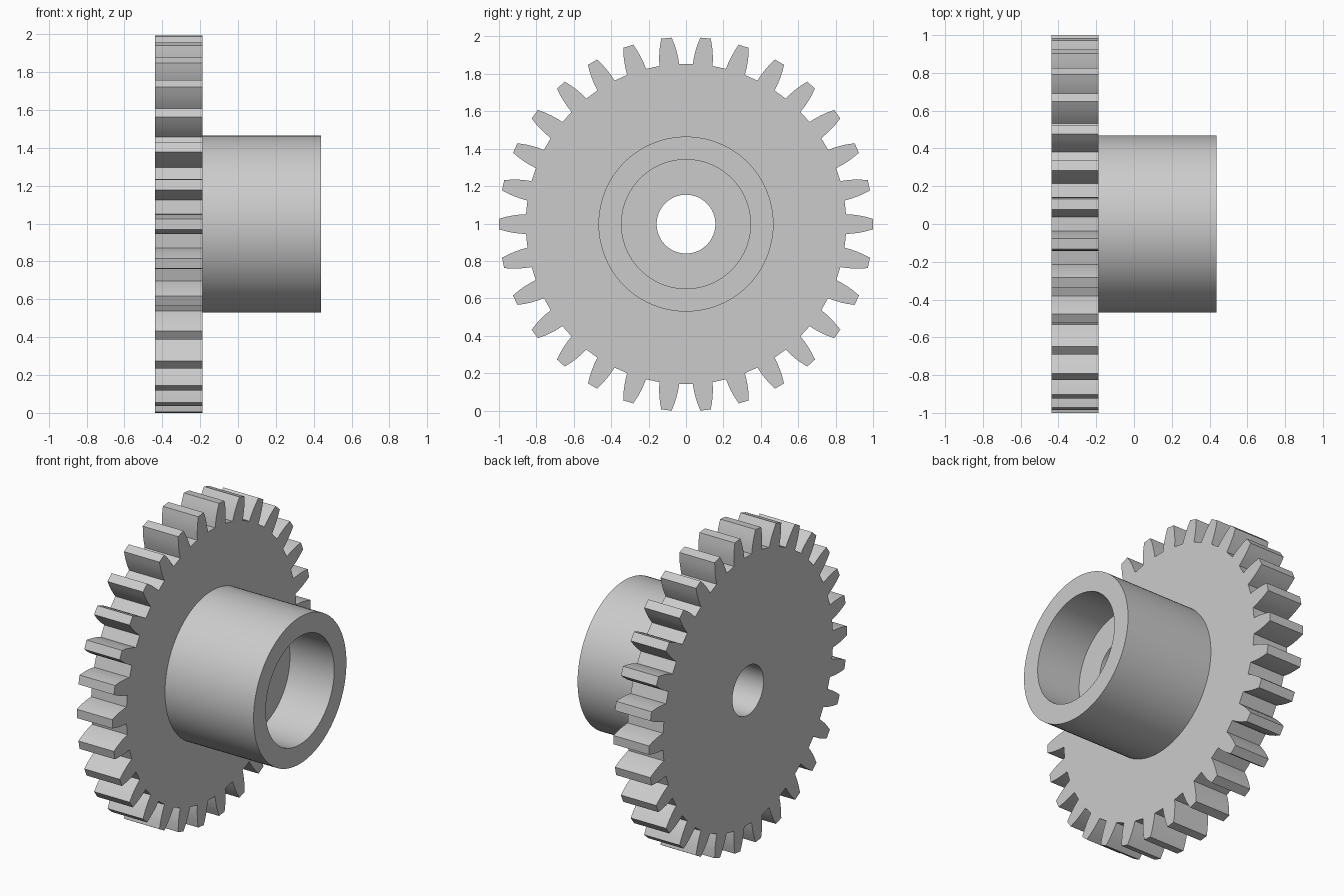
import bpy
import bmesh
from math import asin, cos, pi, radians, sin

cube = bpy.data.objects.get("Cube")
if cube:
    bpy.data.objects.remove(cube, do_unlink=True)

TEETH = 30
SEGMENTS = 96
AXIS_Z = 0.997
BACK, SHOULDER, FLOOR, END = -0.4375, -0.1875, 0.125, 0.4375
BORE_R, POCKET_R, HUB_R = 0.157, 0.345, 0.468

# Half tooth flank, root to tip: (radius, half width)
FLANK = [(0.857, 0.053), (0.89, 0.051), (0.925, 0.0465), (0.96, 0.0395), (1.0, 0.028)]

bm = bmesh.new()


def loop_of_verts(x, polar):
    """Closed loop of vertices around the gear axis."""
    return [bm.verts.new((x, r * cos(a), AXIS_Z + r * sin(a))) for r, a in polar]


def ring(x, radius):
    return loop_of_verts(x, [(radius, 2 * pi * i / SEGMENTS) for i in range(SEGMENTS)])


def wall(a, b):
    """Quads joining two loops of equal length."""
    n = len(a)
    for i in range(n):
        j = (i + 1) % n
        bm.faces.new((a[i], a[j], b[j], b[i]))


def cap(outer, inner):
    """Flat face between an outline and a round hole."""
    edges = []
    for loop in (outer, inner):
        for i, v in enumerate(loop):
            w = loop[(i + 1) % len(loop)]
            edges.append(bm.edges.get((v, w)) or bm.edges.new((v, w)))
    bmesh.ops.triangle_fill(bm, edges=edges, use_beauty=True)


# Toothed outline
outline = []
for t in range(TEETH):
    centre = 2 * pi * t / TEETH
    outline += [(r, centre - asin(w / r)) for r, w in FLANK]
    outline += [(r, centre + asin(w / r)) for r, w in reversed(FLANK)]

# Toothed rim
rim_back = loop_of_verts(BACK, outline)
rim_front = loop_of_verts(SHOULDER, outline)
wall(rim_back, rim_front)

# Hub, pocket and bore, walked from the shoulder through to the back
profile = [(SHOULDER, HUB_R), (END, HUB_R), (END, POCKET_R),
           (FLOOR, POCKET_R), (FLOOR, BORE_R), (BACK, BORE_R)]
rings = [ring(x, r) for x, r in profile]
for a, b in zip(rings, rings[1:]):
    wall(a, b)

# Wheel side faces
cap(rim_front, rings[0])
cap(rim_back, rings[-1])
bmesh.ops.recalc_face_normals(bm, faces=bm.faces[:])

mesh = bpy.data.meshes.new("spur_gear")
bm.to_mesh(mesh)
bm.free()
gear = bpy.data.objects.new("spur_gear", mesh)
bpy.context.collection.objects.link(gear)

# Plain grey material
grey = bpy.data.materials.new("light_grey")
grey.use_nodes = True
colour = (0.6, 0.6, 0.6, 1.0)
grey.diffuse_color = colour
grey.node_tree.nodes["Principled BSDF"].inputs["Base Color"].default_value = colour
mesh.materials.append(grey)

# Smooth round walls, crisp edges
bpy.ops.object.select_all(action="DESELECT")
gear.select_set(True)
bpy.context.view_layer.objects.active = gear
bpy.ops.object.shade_smooth_by_angle(angle=radians(30))
